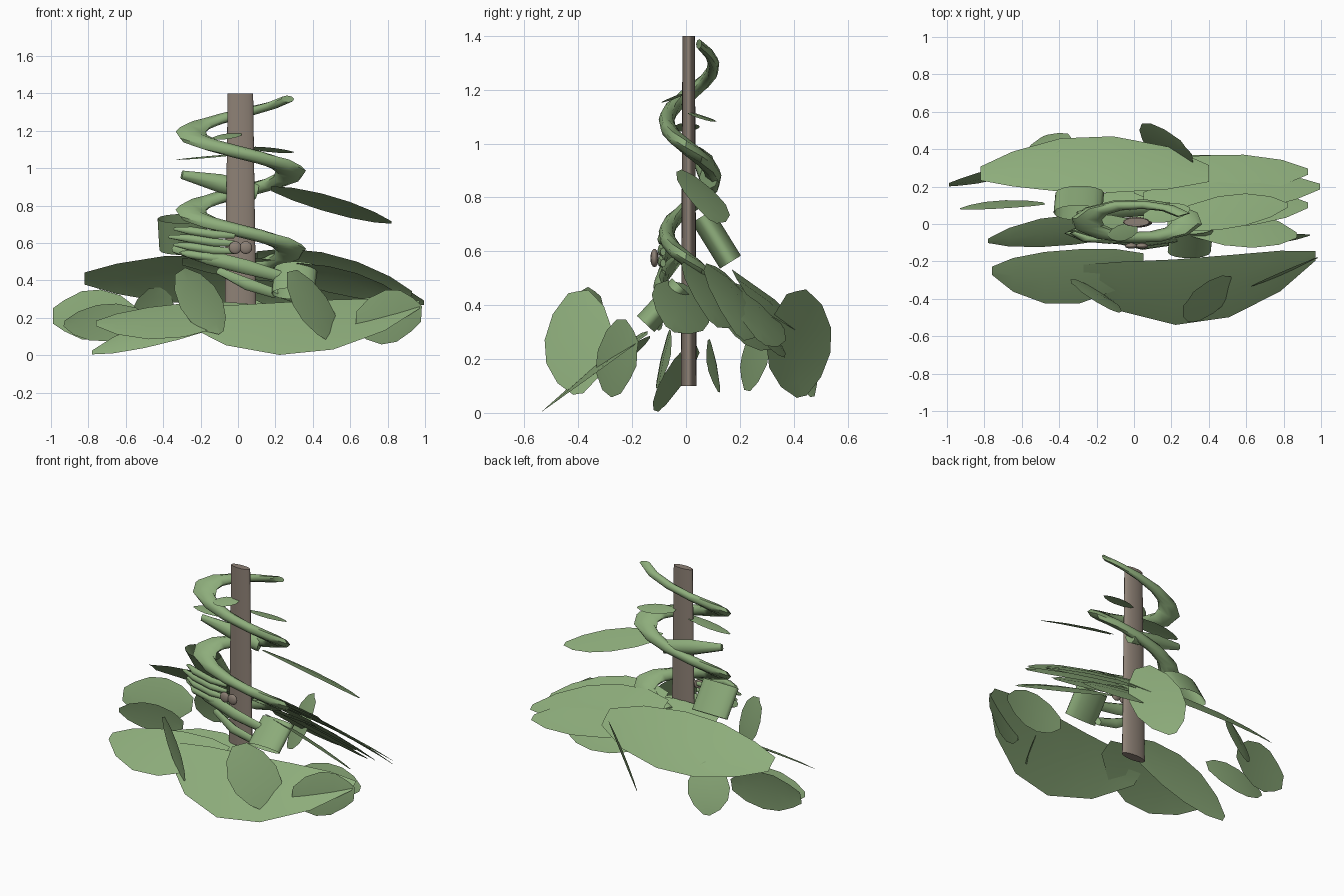
import bpy, bmesh, math
from mathutils import Vector

if "Cube" in bpy.data.objects:
    bpy.data.objects.remove(bpy.data.objects["Cube"])


def material(name, rgb):
    m = bpy.data.materials.new(name)
    m.diffuse_color = (*rgb, 1)
    m.use_nodes = True
    m.node_tree.nodes["Principled BSDF"].inputs["Base Color"].default_value = m.diffuse_color
    return m


GREEN = material("leaf green", (0.27, 0.42, 0.2))
BROWN = material("stake brown", (0.27, 0.22, 0.18))


def mesh_object(name, verts, faces, mat, smooth=True):
    me = bpy.data.meshes.new(name)
    me.from_pydata([tuple(v) for v in verts], [], faces)
    me.materials.append(mat)
    for p in me.polygons:
        p.use_smooth = smooth
    ob = bpy.data.objects.new(name, me)
    bpy.context.collection.objects.link(ob)
    return ob


def leaf(name, base, tip, half, bow=(0, 0, 0), crease=0.012, blunt=0.15):
    """Pointed blade between base and tip; half is the half-width vector, bow bends the middle."""
    base, tip, half, bow = map(Vector, (base, tip, half, bow))
    normal = (tip - base).cross(half).normalized()
    if normal.z < 0:
        half, normal = -half, -normal
    verts, faces = [], []
    for t, w in ((0, .3), (.18, .76), (.42, 1), (.65, .95), (.86, .62), (1, blunt)):
        mid = base.lerp(tip, t) + bow * 4 * t * (1 - t)
        verts += [mid - half * w, mid + normal * crease * w, mid + half * w]
    for r in range(5):
        for c in range(2):
            a = r * 3 + c
            faces.append((a, a + 3, a + 4, a + 1))
    return mesh_object(name, verts, faces, GREEN)


def tube(name, path, radii, sides=8, thick=0.65, squash=0.36):
    """Oval tube, flattened along y, following a path; thick is height against radial width."""
    path = [Vector(p) for p in path]
    verts, faces = [], []
    for i, p in enumerate(path):
        d = path[min(i + 1, len(path) - 1)] - path[max(i - 1, 0)]
        d = Vector((d.x, d.y / squash, d.z)).normalized()
        u = d.cross(Vector((0, 0, 1))).normalized()
        v = u.cross(d)
        for k in range(sides):
            a = math.tau * k / sides
            o = (u * math.cos(a) + v * math.sin(a) * thick) * radii[i]
            verts.append(p + Vector((o.x, o.y * squash, o.z)))
    for i in range(len(path) - 1):
        for k in range(sides):
            n = (k + 1) % sides
            faces.append((i * sides + k, i * sides + n, (i + 1) * sides + n, (i + 1) * sides + k))
    faces += [tuple(range(sides))[::-1], tuple(range(len(verts) - sides, len(verts)))]
    ob = mesh_object(name, verts, faces, GREEN)
    bpy.context.view_layer.objects.active = ob
    ob.select_set(True)
    bpy.ops.object.shade_smooth_by_angle(angle=math.radians(50))
    ob.select_set(False)
    return ob


def curl(name, start, end, rx, rn):
    """Rolled leaf: open oval sleeve, wide along x."""
    start, end = Vector(start), Vector(end)
    n = Vector((1, 0, 0)).cross(end - start).normalized()
    sides, verts = 14, []
    for p in (start, end):
        for k in range(sides):
            a = math.tau * k / sides
            verts.append(p + Vector((rx * math.cos(a), 0, 0)) + n * rn * math.sin(a))
    faces = [(k, (k + 1) % sides, sides + (k + 1) % sides, sides + k) for k in range(sides)]
    return mesh_object(name, verts, faces, GREEN)


# Oval stake, slightly wider at the foot
bpy.ops.mesh.primitive_cone_add(vertices=20, radius1=0.086, radius2=0.068, depth=1.3, location=(0.013, 0.01, 0.75))
stake = bpy.context.object
stake.name = "stake"
stake.scale.y = 0.34
stake.data.materials.append(BROWN)
bpy.ops.object.shade_smooth_by_angle()
stake.select_set(False)

# Two small knobs on the stem
for i, x in enumerate((-0.015, 0.042)):
    bpy.ops.mesh.primitive_uv_sphere_add(segments=12, ring_count=8, radius=0.034, location=(x, -0.117, 0.575))
    knob = bpy.context.object
    knob.name = f"knob_{i + 1}"
    knob.scale.y = 0.45
    knob.data.materials.append(BROWN)
    bpy.ops.object.shade_smooth_by_angle()
    knob.select_set(False)

# Climbing stem: a flat band winding around the stake in coarse steps
path, radii = [], []
for i in range(27):
    turn = i * 30
    a = math.radians(22 + turn)
    path.append((0.015 + 0.27 * math.cos(a), 0.015 + 0.088 * math.sin(a), 1.37 - 0.418 * turn / 360))
    radii.append(0.045 + 0.037 * min(1, i / 5))
tube("climbing_stem", path, radii, thick=0.42)

# Lower side stems
tube("side_stem_1", [(-.33, -.03, .57), (-.15, -.08, .52), (.05, -.1, .47), (.23, -.08, .42)], [.04, .06, .06, .045])
tube("side_stem_2", [(-.1, -.09, .45), (.05, -.12, .38), (.2, -.1, .33)], [.03, .05, .04])

# Rolled young leaves
curl("rolled_leaf_left", (-.3, .06, .73), (-.29, .165, .56), .13, .047)
curl("rolled_leaf_right", (.31, -.02, .47), (.295, -.15, .33), .115, .045)
tube("rolled_leaf_upper", [(-.3, .05, .965), (-.1, .07, .92), (.1, .085, .875)], [.03, .065, .06], thick=.75, squash=.6)

# Small shoots on the left of the stem
for i in range(4):
    z = 0.665 - 0.042 * i
    tube(f"shoot_{i + 1}", [(-.02, -.085, z - .025), (-.13, -.09, z - .02), (-.25, -.08, z), (-.36 + .03 * abs(i - 1), -.045, z + .01)],
         [.03, .045, .045, .02], thick=.5)

# Front leaves
leaf("front_leaf_right", (-.27, -.27, .2), (.97, -.17, .27), (0, .175, .14), (-.03, -.14, -.09))
leaf("front_leaf_left", (.05, -.2, .25), (-.76, -.25, .17), (0, .145, .09), (0, -.06, -.03))
leaf("front_leaf_far_right", (.63, -.33, .19), (.98, -.18, .22), (.01, .01, .145), (0, 0, 0), .01, .3)
leaf("front_upright_right", (.29, -.4, .45), (.51, -.4, .07), (.09, .125, .02))
leaf("front_upright_left", (-.31, -.34, .45), (-.09, -.43, .12), (.09, -.08, .06))

# Left leaves
leaf("left_low_leaf", (.02, -.02, .22), (-.78, -.09, .015), (0, .08, .07), (0, .02, .02))
leaf("left_far_leaf", (-.55, .31, .22), (-.99, .21, .21), (0, .03, .135), (0, 0, 0), .01, .3)
leaf("left_upright_leaf", (-.48, .11, .18), (-.93, .08, .17), (-.02, .02, -.1), (0, .01, 0), .005)

# Right low leaf
leaf("right_low_leaf", (.5, -.09, .2), (.94, -.06, .2), (.02, .025, .11), (0, -.01, 0), .005)

# Back leaves
leaf("back_leaf", (.4, .27, .4), (-.82, .27, .41), (0, .15, -.13), (0, .05, 0), .02, .25)
leaf("back_upright_right", (.28, .41, .45), (.06, .43, .06), (-.1, .12, .03))
leaf("back_upright_left", (-.44, .37, .36), (-.48, .47, .06), (.12, .05, .01))

# Overlapping fan of leaves on the right
leaf("fan_leaf_1", (.05, .14, .52), (.995, .2, .28), (0, .1, -.08), (0, 0, .03))
leaf("fan_leaf_2", (-.05, .24, .45), (.93, .28, .26), (0, .11, -.08), (0, 0, .02))
leaf("fan_leaf_3", (.1, .07, .53), (.93, .1, .33), (0, .1, -.085), (0, 0, .02))
leaf("fan_leaf_4", (.2, .02, .46), (.87, -.06, .31), (0, .1, -.07), (0, 0, .01))
leaf("fan_leaf_5", (.0, .2, .44), (.8, .2, .27), (0, .12, -.1))
leaf("fan_leaf_6", (-.3, .1, .5), (.5, .13, .42), (0, .08, -.06))
leaf("fan_leaf_7", (.05, .29, .34), (.65, .3, .25), (0, .075, -.08))

# Upper leaves
leaf("upper_leaf", (.18, .01, .89), (.82, .1, .71), (0, .09, -.045), (0, .01, .005), .006)
leaf("thin_leaf_left", (.02, -.01, 1.075), (-.33, .01, 1.045), (0, .05, .005), (0, 0, 0), .004)
leaf("thin_leaf_right", (.05, .04, 1.11), (.3, .08, 1.085), (0, .05, -.012), (0, 0, 0), .004)
leaf("thin_leaf_top", (.02, -.03, 1.18), (-.14, -.06, 1.16), (0, .045, .015), (0, 0, 0), .004)
